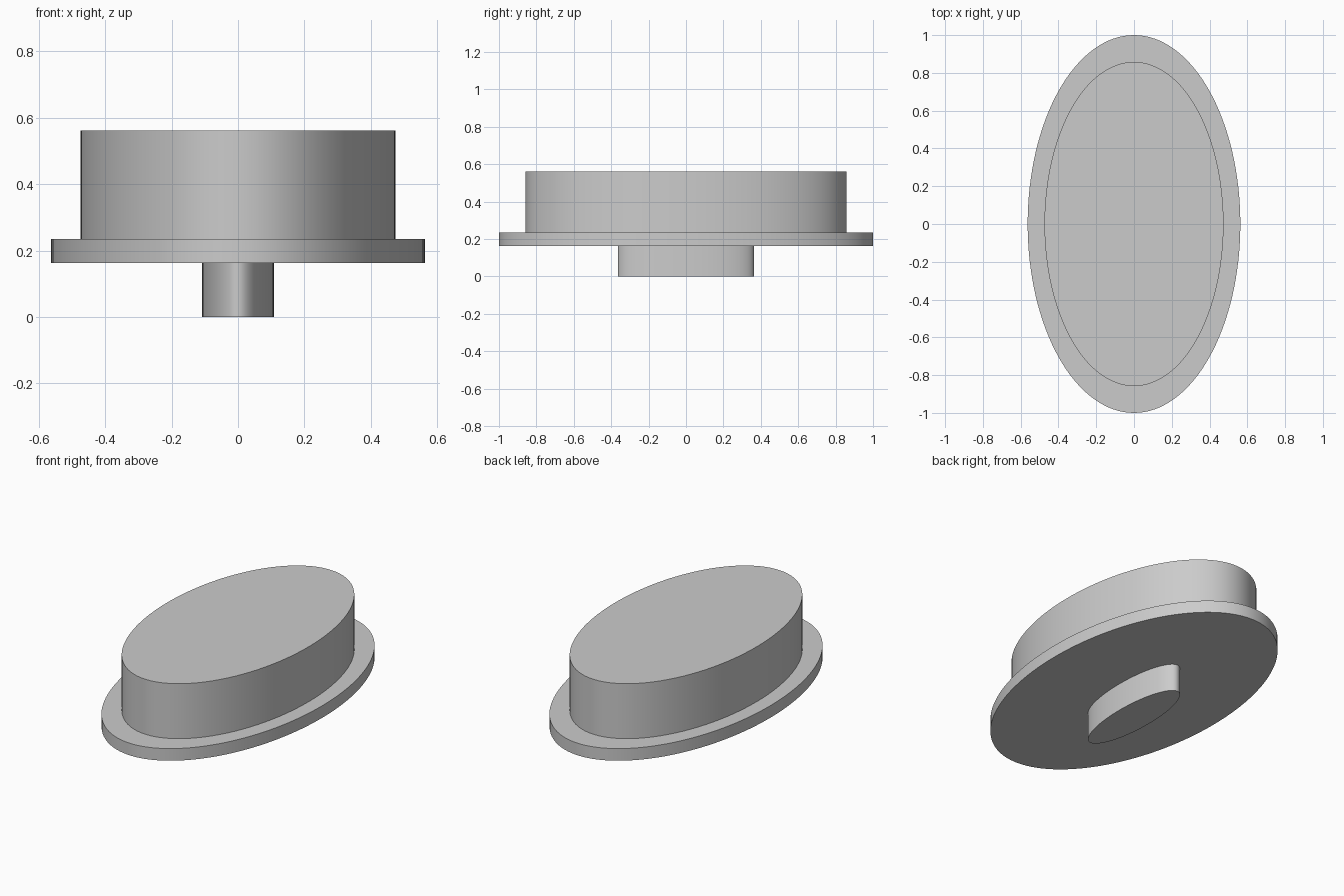
import bpy
import math

cube = bpy.data.objects.get("Cube")
if cube:
    bpy.data.objects.remove(cube, do_unlink=True)

# One plain grey for the whole model
grey = bpy.data.materials.new("light grey")
grey.use_nodes = True
colour = (0.6, 0.6, 0.6, 1)
grey.diffuse_color = colour
grey.node_tree.nodes["Principled BSDF"].inputs["Base Color"].default_value = colour


def oval_disc(name, half_x, half_y, bottom, top):
    """Upright elliptical cylinder with smooth walls and sharp rims."""
    bpy.ops.mesh.primitive_cylinder_add(
        vertices=128, radius=1, depth=1, location=(0, 0, (bottom + top) / 2))
    part = bpy.context.object
    part.name = part.data.name = name
    part.scale = (half_x, half_y, top - bottom)
    bpy.ops.object.transform_apply(location=False, rotation=False, scale=True)
    part.data.materials.append(grey)
    bpy.ops.object.shade_smooth_by_angle(angle=math.radians(30))
    return part


# Stem below, wide rim, and tall body seated in the rim
oval_disc("stem", 0.108, 0.363, 0, 0.18)
oval_disc("rim", 0.563, 1.0, 0.163, 0.235)
oval_disc("body", 0.474, 0.858, 0.18, 0.562)
